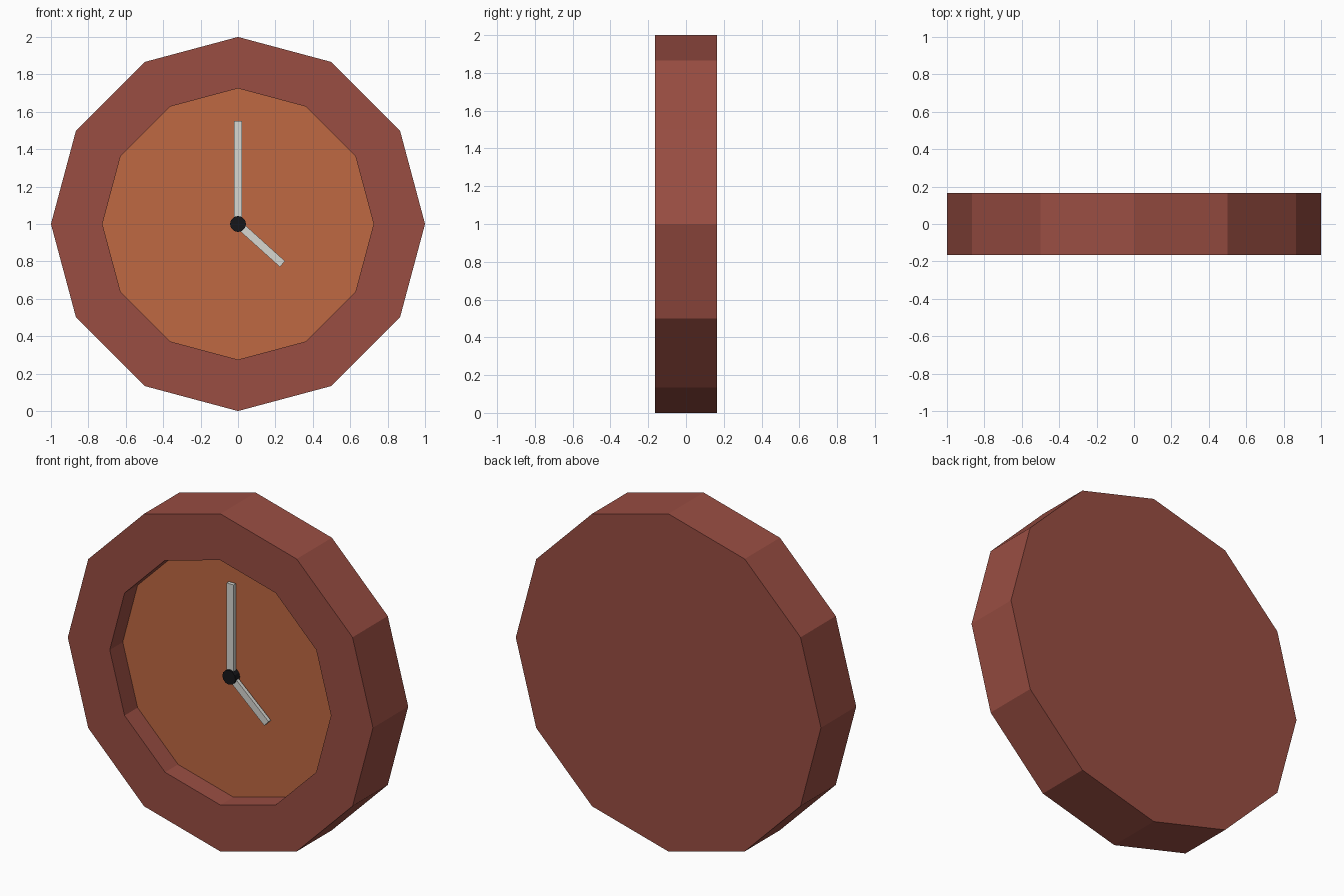
import bpy, bmesh, math
from mathutils import Matrix, Vector

if "Cube" in bpy.data.objects:
    bpy.data.objects.remove(bpy.data.objects["Cube"])

HALF_DEPTH = 0.165
DIAL_DEPTH = 0.122
SIDES = 12
# Local z of the builders points to the front (-y), local y points up
TO_FRONT = Matrix.Translation((0, 0, 1)) @ Matrix.Rotation(math.pi / 2, 4, 'X')


def material(name, rgb):
    m = bpy.data.materials.new(name)
    m.diffuse_color = (*rgb, 1)
    m.use_nodes = True
    m.node_tree.nodes["Principled BSDF"].inputs["Base Color"].default_value = m.diffuse_color
    return m


def finish(name, bm, *mats):
    bm.transform(TO_FRONT)
    me = bpy.data.meshes.new(name)
    bm.to_mesh(me)
    bm.free()
    for m in mats:
        me.materials.append(m)
    ob = bpy.data.objects.new(name, me)
    bpy.context.collection.objects.link(ob)
    return ob


def prism(bm, radius, low, high):
    """Twelve-sided prism with a corner pointing up."""
    bmesh.ops.create_cone(bm, cap_ends=True, segments=SIDES, radius1=radius,
                          radius2=radius, depth=high - low,
                          matrix=Matrix.Translation((0, 0, (low + high) / 2)))


def hand(name, angle, length, width, mat):
    """Flat bar from the centre; angle is counter-clockwise from +x."""
    low, high = 0.052, 0.074
    bm = bmesh.new()
    bmesh.ops.create_cube(bm, size=1)
    bm.transform(Matrix.Rotation(math.radians(angle), 4, 'Z')
                 @ Matrix.Translation((length / 2, 0, (low + high) / 2))
                 @ Matrix.Diagonal((length, width, high - low, 1)))
    finish(name, bm, mat)


wood = material("case_red_brown", (0.32, 0.075, 0.055))
face = material("dial_orange", (0.52, 0.14, 0.055))
light = material("hand_grey", (0.68, 0.68, 0.64))
black = material("pin_black", (0.008, 0.008, 0.01))

# Case with recessed dial
bm = bmesh.new()
prism(bm, 1.0, -HALF_DEPTH, HALF_DEPTH)
bm.normal_update()
front = max(bm.faces, key=lambda f: f.normal.z)
rim_inset = (1 - 0.725) * math.cos(math.pi / SIDES)
bmesh.ops.inset_region(bm, faces=[front], thickness=rim_inset, use_even_offset=True)
bmesh.ops.inset_region(bm, faces=[front], thickness=0, depth=-DIAL_DEPTH)
front.material_index = 1
finish("clock_case", bm, wood, face)

# Hands
hand("minute_hand", 90, 0.55, 0.045, light)
hand("hour_hand", -42, 0.32, 0.042, light)

# Centre pin
bm = bmesh.new()
prism(bm, 0.043, HALF_DEPTH - DIAL_DEPTH, 0.085)
finish("centre_pin", bm, black)
